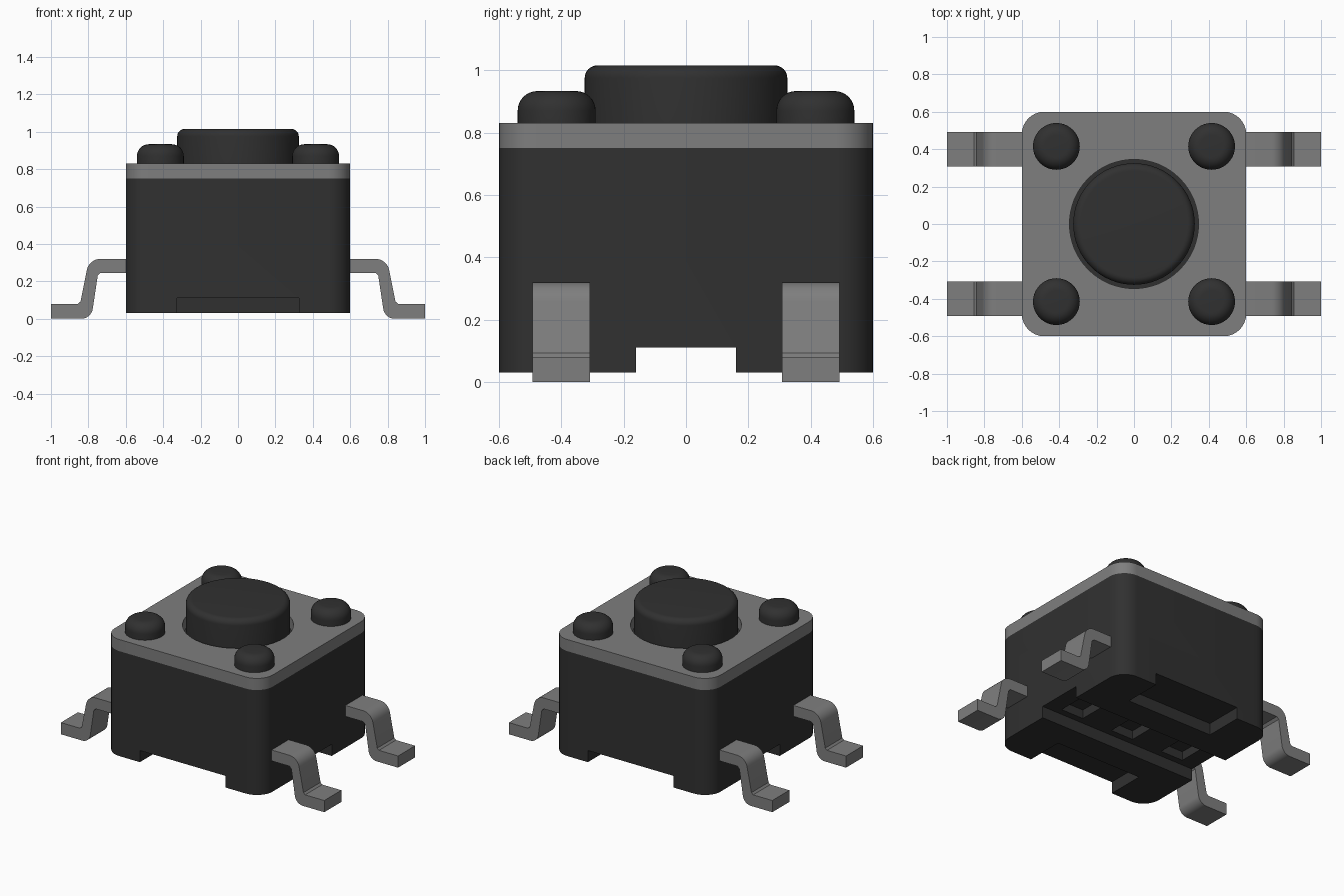
import bpy, bmesh, math
from mathutils import Vector

cube = bpy.data.objects.get("Cube")
if cube:
    bpy.data.objects.remove(cube, do_unlink=True)


def material(name, value):
    m = bpy.data.materials.new(name)
    m.use_nodes = True
    colour = (value, value, value, 1)
    m.diffuse_color = colour
    m.node_tree.nodes["Principled BSDF"].inputs["Base Color"].default_value = colour
    return m


BLACK = material("black plastic", 0.03)
METAL = material("grey metal", 0.21)


def add_object(name, bm, mat):
    bmesh.ops.recalc_face_normals(bm, faces=bm.faces)
    mesh = bpy.data.meshes.new(name)
    bm.to_mesh(mesh)
    bm.free()
    if mat:
        mesh.materials.append(mat)
    ob = bpy.data.objects.new(name, mesh)
    bpy.context.collection.objects.link(ob)
    return ob


def activate(ob):
    bpy.ops.object.select_all(action="DESELECT")
    ob.select_set(True)
    bpy.context.view_layer.objects.active = ob


def smooth(ob):
    activate(ob)
    bpy.ops.object.shade_smooth_by_angle(angle=math.radians(35))


def box(name, x, y, z):
    """Box from (low, high) ranges."""
    bm = bmesh.new()
    bmesh.ops.create_cube(bm, size=1)
    for v in bm.verts:
        v.co = [r[0] if c < 0 else r[1] for c, r in zip(v.co, (x, y, z))]
    return add_object(name, bm, None)


def cut(ob, cutter):
    activate(ob)
    mod = ob.modifiers.new("cut", "BOOLEAN")
    mod.operation = "DIFFERENCE"
    mod.solver = "EXACT"
    mod.object = cutter
    bpy.ops.object.modifier_apply(modifier=mod.name)
    bpy.data.objects.remove(cutter, do_unlink=True)


def arc(cx, cy, r, start, end, steps=8):
    """Arc points, angles in degrees."""
    angles = [math.radians(start + (end - start) * i / steps) for i in range(steps + 1)]
    return [(cx + r * math.cos(a), cy + r * math.sin(a)) for a in angles]


def prism(name, points, offset, mat):
    """Extrude a closed outline of 3D points along an offset."""
    bm = bmesh.new()
    face = bm.faces.new([bm.verts.new(p) for p in points])
    out = bmesh.ops.extrude_face_region(bm, geom=[face])
    bmesh.ops.translate(bm, vec=Vector(offset),
                        verts=[g for g in out["geom"] if isinstance(g, bmesh.types.BMVert)])
    return add_object(name, bm, mat)


def rounded_slab(name, z0, z1, mat, half=0.6, r=0.12):
    c = half - r
    pts = []
    for i, (sx, sy) in enumerate(((1, 1), (-1, 1), (-1, -1), (1, -1))):
        pts += arc(sx * c, sy * c, r, 90 * i, 90 * i + 90)
    return prism(name, [(x, y, z0) for x, y in pts], (0, 0, z1 - z0), mat)


def knob(name, x, y, radius, z0, z1, fillet, mat, segments=64):
    """Round pin with a filleted top edge."""
    profile = [(0, z0), (radius, z0)] + arc(radius - fillet, z1 - fillet, fillet, 0, 90) + [(0, z1)]
    bm = bmesh.new()
    verts = [bm.verts.new((r, 0, z)) for r, z in profile]
    edges = [bm.edges.new(pair) for pair in zip(verts, verts[1:])]
    bmesh.ops.spin(bm, geom=verts + edges, cent=(0, 0, 0), axis=(0, 0, 1),
                   angle=math.tau, steps=segments)
    bmesh.ops.remove_doubles(bm, verts=bm.verts, dist=0.0001)
    bmesh.ops.translate(bm, vec=(x, y, 0), verts=bm.verts)
    return add_object(name, bm, mat)


# Housing with a channel, end notches and pits underneath
body = rounded_slab("housing", 0.03, 0.75, BLACK)
cut(body, box("channel_cutter", (-0.7, 0.7), (-0.16, 0.16), (-0.1, 0.11)))
for s in (-1, 1):
    cut(body, box("notch_cutter", (-0.325, 0.325), sorted((s * 0.34, s * 0.7)), (-0.1, 0.11)))
for x in (-0.4, 0, 0.4):
    cut(body, box("pit_cutter", (x - 0.085, x + 0.085), (-0.115, 0.115), (-0.1, 0.17)))
smooth(body)

# Metal cover plate with a clearance hole
cover = rounded_slab("cover_plate", 0.75, 0.83, METAL)
cut(cover, knob("hole_cutter", 0, 0, 0.345, 0.7, 0.9, 0.01, None))
smooth(cover)

# Push button and corner rivets
smooth(knob("push_button", 0, 0, 0.325, 0.745, 1.015, 0.04, BLACK))
for sx, side in ((1, "left"), (-1, "right")):
    for sy, end in ((1, "back"), (-1, "front")):
        smooth(knob(f"{end}_{side}_rivet", sx * 0.415, sy * 0.415, 0.125, 0.825, 0.933,
                    0.063, BLACK, 48))

        # Bent lead: shoulder, sloping shank, flat foot
        outline = [(0.57, 0.245), (0.735, 0.245), (0.75, 0.23)]
        outline += arc(0.838, 0.062, 0.062, 190, 270)
        outline += [(1, 0), (1, 0.08), (0.855, 0.08), (0.842, 0.092)]
        outline += arc(0.735, 0.245, 0.075, 10, 90) + [(0.57, 0.32)]
        lead = prism(f"{end}_{side}_lead", [(sx * x, sy * 0.4 - 0.0925, z) for x, z in outline],
                     (0, 0.185, 0), METAL)
        smooth(lead)
